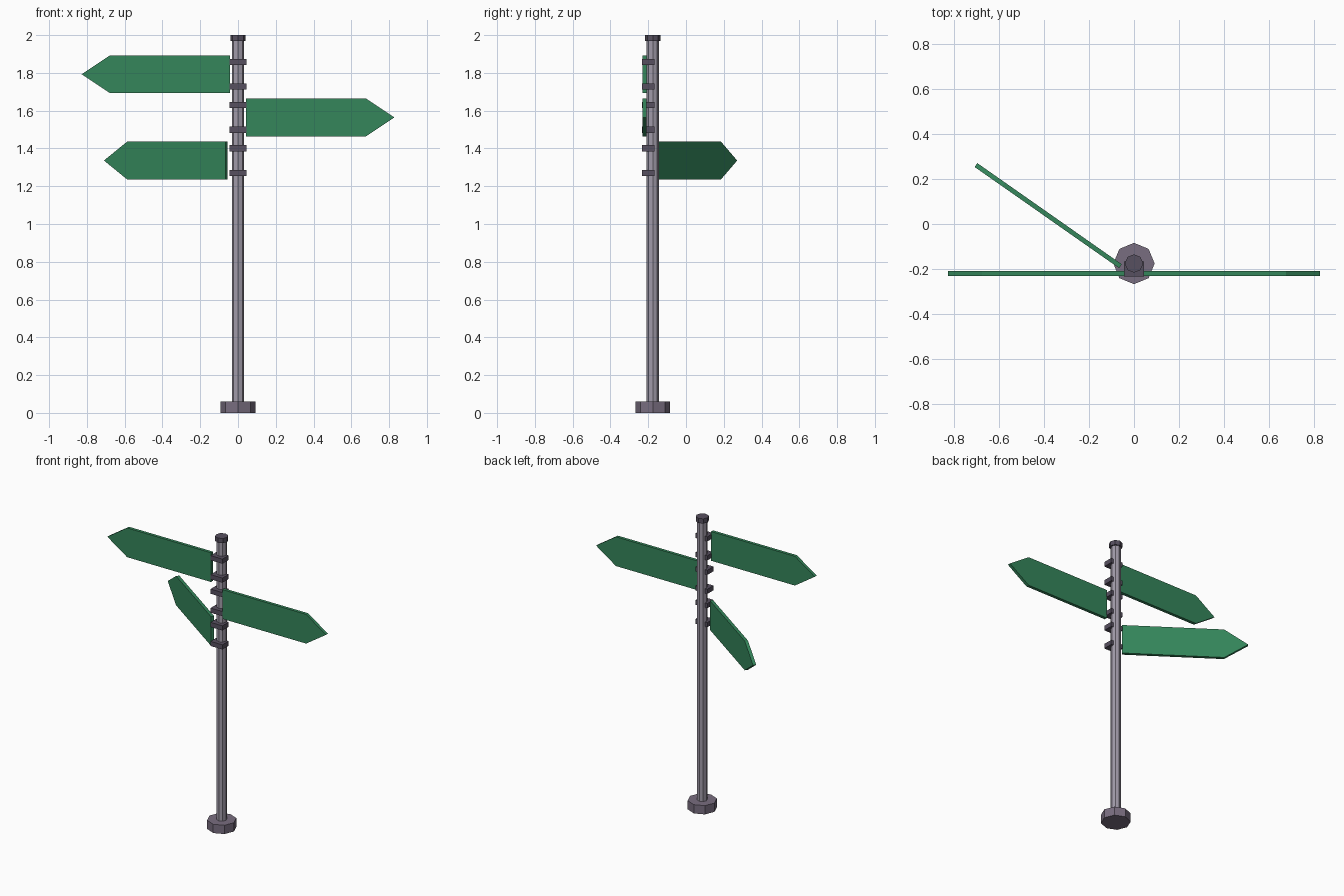
import bpy, bmesh
from math import radians
from mathutils import Matrix, Vector

if "Cube" in bpy.data.objects:
    bpy.data.objects.remove(bpy.data.objects["Cube"])

POLE_Y = -0.176


def material(name, rgb):
    m = bpy.data.materials.new(name)
    m.diffuse_color = (*rgb, 1)
    m.use_nodes = True
    m.node_tree.nodes["Principled BSDF"].inputs["Base Color"].default_value = m.diffuse_color
    return m


GREEN = material("sign_green", (0.035, 0.24, 0.105))
STEEL = material("pole_steel", (0.36, 0.33, 0.40))
DARK = material("dark_metal", (0.095, 0.08, 0.115))
FOOT = material("base_metal", (0.19, 0.155, 0.215))


def finish(bm, name, mat):
    bmesh.ops.recalc_face_normals(bm, faces=bm.faces)
    me = bpy.data.meshes.new(name)
    bm.to_mesh(me)
    bm.free()
    me.materials.append(mat)
    ob = bpy.data.objects.new(name, me)
    ob.location = (0, POLE_Y, 0)
    bpy.context.collection.objects.link(ob)
    return ob


def prism(name, radius, z0, z1, mat):
    bm = bmesh.new()
    bmesh.ops.create_cone(bm, cap_ends=True, segments=8, radius1=radius, radius2=radius,
                          depth=z1 - z0, matrix=Matrix.Translation((0, 0, (z0 + z1) / 2)))
    return finish(bm, name, mat)


def bracket(name, z):
    bm = bmesh.new()
    bmesh.ops.create_cube(bm, size=1, matrix=Matrix.Translation((0, -0.0235, z))
                          @ Matrix.Diagonal((0.09, 0.067, 0.032, 1)))
    finish(bm, name, DARK)


def sign(name, z, side, turn):
    # arrow outline, extruded, mounted ahead of the pole and turned about it
    outline = [(0.043, -0.1), (0.678, -0.1), (0.828, 0), (0.678, 0.1), (0.043, 0.1)]
    bm = bmesh.new()
    face = bm.faces.new([bm.verts.new((side * x, -0.055, z + h)) for x, h in outline])
    ext = bmesh.ops.extrude_face_region(bm, geom=[face])
    moved = [v for v in ext["geom"] if isinstance(v, bmesh.types.BMVert)]
    bmesh.ops.translate(bm, verts=moved, vec=Vector((0, 0.021, 0)))
    ob = finish(bm, name, GREEN)
    ob.rotation_euler.z = radians(turn)


# post
prism("base", 0.092, 0, 0.06, FOOT)
prism("pole", 0.032, 0.03, 1.98, STEEL)
prism("cap", 0.041, 1.968, 2.0, DARK)

# arrow signs, each with two brackets
for label, z, side, turn in [("upper", 1.793, -1, 0), ("middle", 1.564, 1, 0),
                             ("lower", 1.336, -1, -35)]:
    sign(label + "_sign", z, side, turn)
    bracket(label + "_bracket_top", z + 0.065)
    bracket(label + "_bracket_bottom", z - 0.065)
